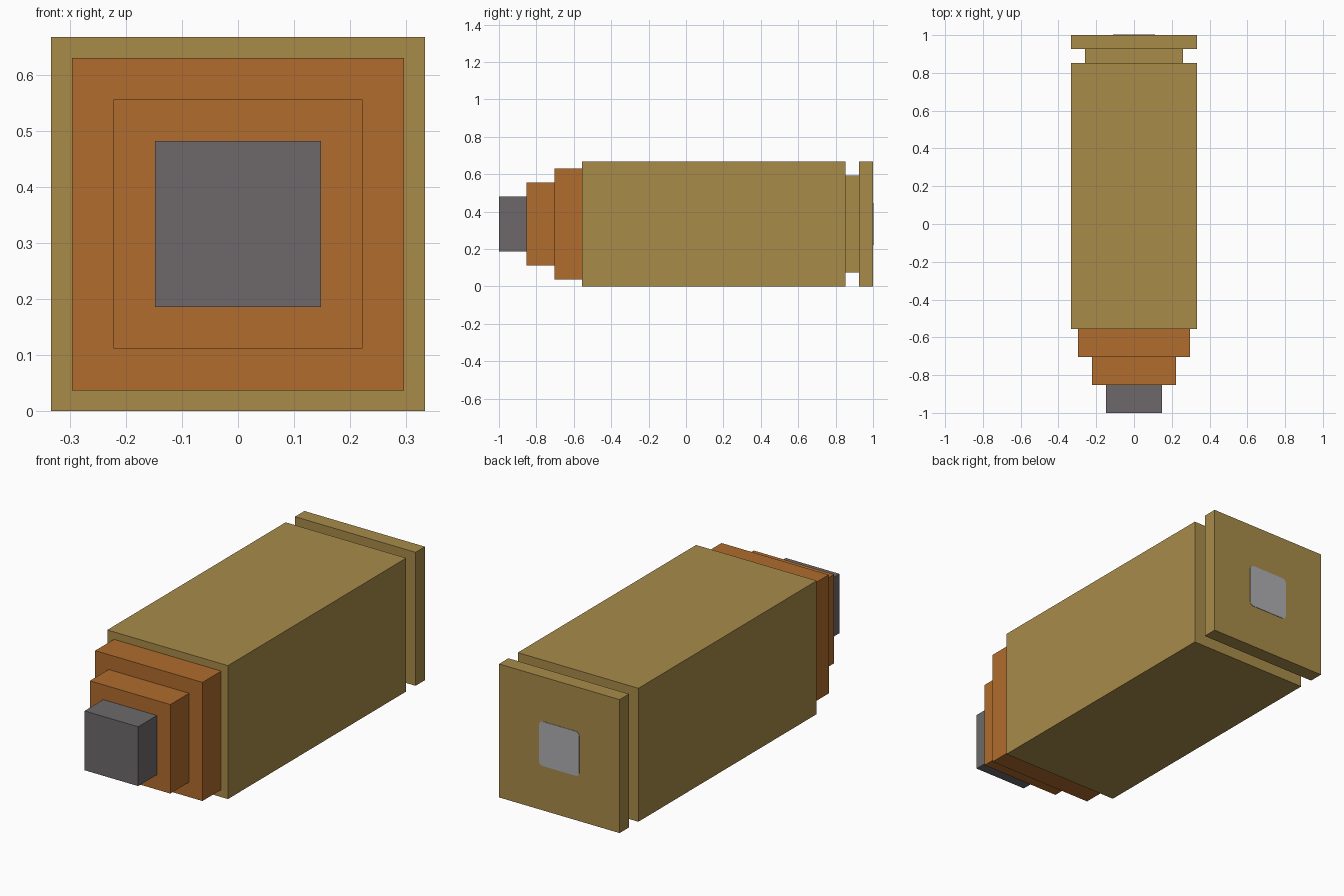
import bpy, bmesh, math

if "Cube" in bpy.data.objects:
    bpy.data.objects.remove(bpy.data.objects["Cube"])

U = 2 / 27          # modelling grid step
CZ = 4.5 * U        # height of the long axis


def material(name, rgb):
    lin = [((c / 255 + 0.055) / 1.055) ** 2.4 for c in rgb]
    m = bpy.data.materials.new(name)
    m.diffuse_color = (*lin, 1)
    m.use_nodes = True
    m.node_tree.nodes["Principled BSDF"].inputs["Base Color"].default_value = m.diffuse_color
    return m


brass = material("brass", (168, 139, 74))
copper = material("copper", (176, 108, 45))
steel = material("dark_grey", (109, 105, 106))
silver = material("silver", (175, 174, 176))


def add_object(name, bm, mat):
    bmesh.ops.recalc_face_normals(bm, faces=bm.faces)
    mesh = bpy.data.meshes.new(name)
    bm.to_mesh(mesh)
    bm.free()
    mesh.materials.append(mat)
    obj = bpy.data.objects.new(name, mesh)
    bpy.context.collection.objects.link(obj)


def square_block(name, y0, y1, width, mat):
    """Square block along y, centred on the long axis; sizes in grid steps."""
    bm = bmesh.new()
    bmesh.ops.create_cube(bm, size=1)
    for v in bm.verts:
        v.co = (v.co.x * width * U,
                (y0 + (v.co.y + 0.5) * (y1 - y0)) * U,
                v.co.z * width * U + CZ)
    add_object(name, bm, mat)


# Stepped body from the nose to the back rim
square_block("nose_tip", -13.5, -11.5, 4, steel)
square_block("front_step", -11.5, -9.5, 6, copper)
square_block("rear_step", -9.5, -7.5, 8, copper)
square_block("main_case", -7.5, 11.5, 9, brass)
square_block("groove", 11.5, 12.5, 7, brass)
square_block("back_rim", 12.5, 13.5, 9, brass)

# Thin rounded square plate on the back face
half, radius, thick = 1.5 * U, 0.02, 0.002
bm = bmesh.new()
ring = []
for corner in range(4):
    mid = math.radians(45 + 90 * corner)
    cx = math.copysign(half - radius, math.cos(mid))
    cz = math.copysign(half - radius, math.sin(mid))
    for step in range(4):
        a = math.radians(90 * corner + 30 * step)
        ring.append(bm.verts.new((cx + radius * math.cos(a), 1.0,
                                  CZ + cz + radius * math.sin(a))))
face = bm.faces.new(ring)
out = bmesh.ops.extrude_face_region(bm, geom=[face])
for g in out["geom"]:
    if isinstance(g, bmesh.types.BMVert):
        g.co.y += thick
add_object("back_plate", bm, silver)
